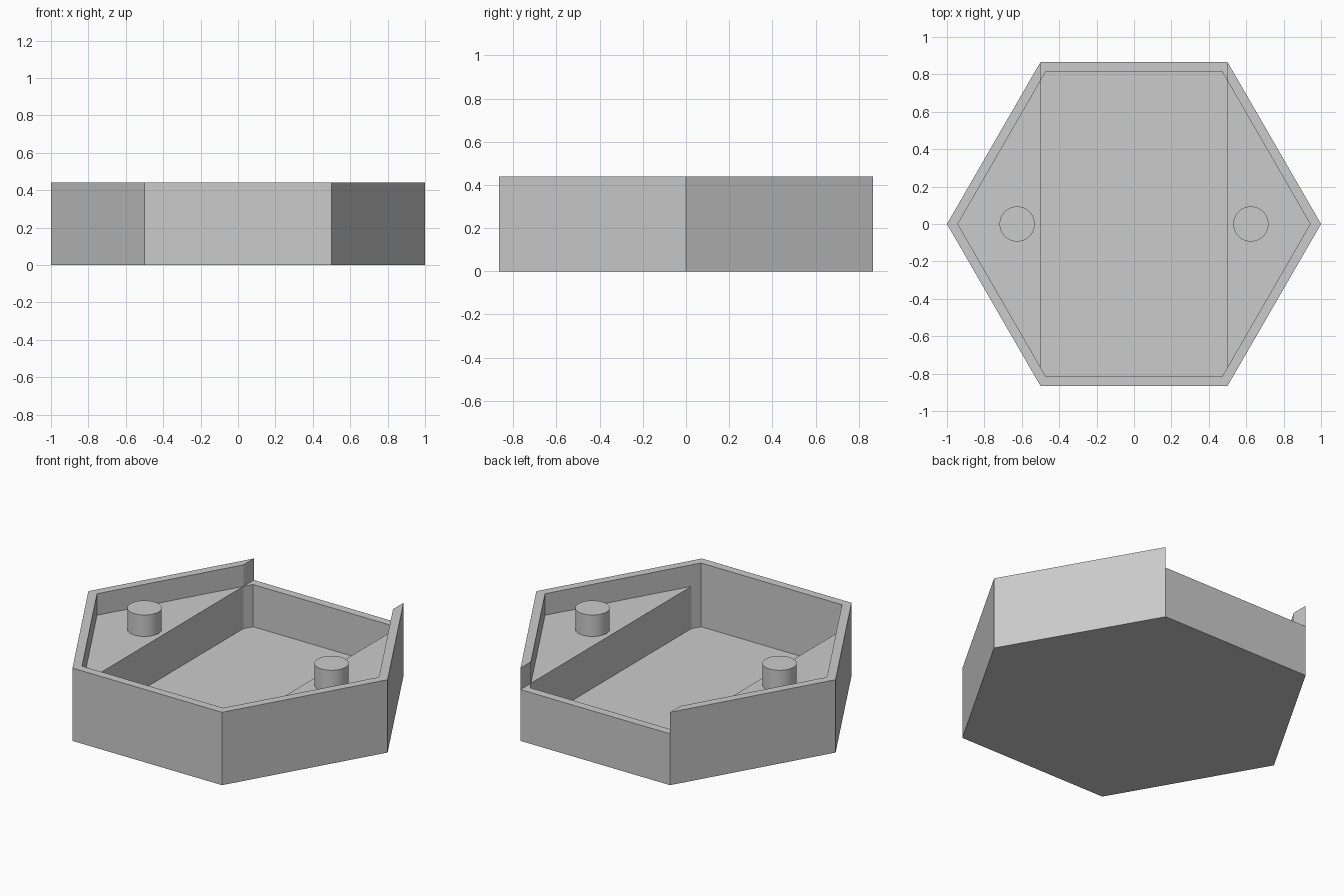
import bpy
import bmesh
from math import cos, sin, pi, sqrt

HEIGHT = 0.44       # rim
LEDGE = 0.31        # ledge tops and low back wall
FLOOR = 0.055       # tray floor
INNER = 0.942       # corner radius of the cavity
HALF = 0.5          # half width of the central pocket
TOP = HEIGHT + 0.2  # cutters reach past the rim

cube = bpy.data.objects.get("Cube")
if cube:
    bpy.data.objects.remove(cube, do_unlink=True)

grey = bpy.data.materials.new("light grey")
grey.use_nodes = True
grey.diffuse_color = (0.6, 0.6, 0.6, 1)
grey.node_tree.nodes["Principled BSDF"].inputs["Base Color"].default_value = (0.6, 0.6, 0.6, 1)


def polygon(radius, sides, cx=0.0):
    return [(cx + radius * cos(2 * pi * i / sides), radius * sin(2 * pi * i / sides))
            for i in range(sides)]


def prism(name, outline, z0, z1):
    """Extrude a flat outline from z0 up to z1."""
    bm = bmesh.new()
    base = bm.faces.new([bm.verts.new((x, y, z0)) for x, y in outline])
    out = bmesh.ops.extrude_face_region(bm, geom=[base])
    moved = [g for g in out["geom"] if isinstance(g, bmesh.types.BMVert)]
    bmesh.ops.translate(bm, verts=moved, vec=(0, 0, z1 - z0))
    bmesh.ops.recalc_face_normals(bm, faces=bm.faces[:])
    mesh = bpy.data.meshes.new(name)
    bm.to_mesh(mesh)
    bm.free()
    mesh.materials.append(grey)
    obj = bpy.data.objects.new(name, mesh)
    bpy.context.collection.objects.link(obj)
    return obj


def activate(obj):
    bpy.ops.object.select_all(action="DESELECT")
    obj.select_set(True)
    bpy.context.view_layer.objects.active = obj


def cut(obj, cutter):
    cutter.hide_render = True
    mod = obj.modifiers.new("cut", "BOOLEAN")
    mod.operation = "DIFFERENCE"
    mod.solver = "EXACT"
    mod.object = cutter
    activate(obj)
    bpy.ops.object.modifier_apply(modifier=mod.name)
    bpy.data.objects.remove(cutter, do_unlink=True)


# Hexagonal tray body
tray = prism("tray", polygon(1, 6), 0, HEIGHT)

# Shallow cavity down to the side ledges
cut(tray, prism("cavity_cutter", polygon(INNER, 6), LEDGE, TOP))

# Deep pocket between the ledges
xc, yc = INNER / 2, INNER * sqrt(3) / 2
ye = sqrt(3) * (INNER - HALF)
pocket = [(HALF, -ye), (HALF, ye), (xc, yc), (-xc, yc),
          (-HALF, ye), (-HALF, -ye), (-xc, -yc), (xc, -yc)]
cut(tray, prism("pocket_cutter", pocket, FLOOR, TOP))

# Lowered back wall
notch = [(-HALF, 0.6), (HALF, 0.6), (HALF, 1), (-HALF, 1)]
cut(tray, prism("back_wall_cutter", notch, LEDGE, TOP))

# Round posts on the ledges
for side, x in (("left", 0.625), ("right", -0.625)):
    post = prism(side + "_post", polygon(0.094, 48, x), LEDGE - 0.02, HEIGHT)
    activate(post)
    bpy.ops.object.shade_smooth_by_angle(angle=pi / 6)
